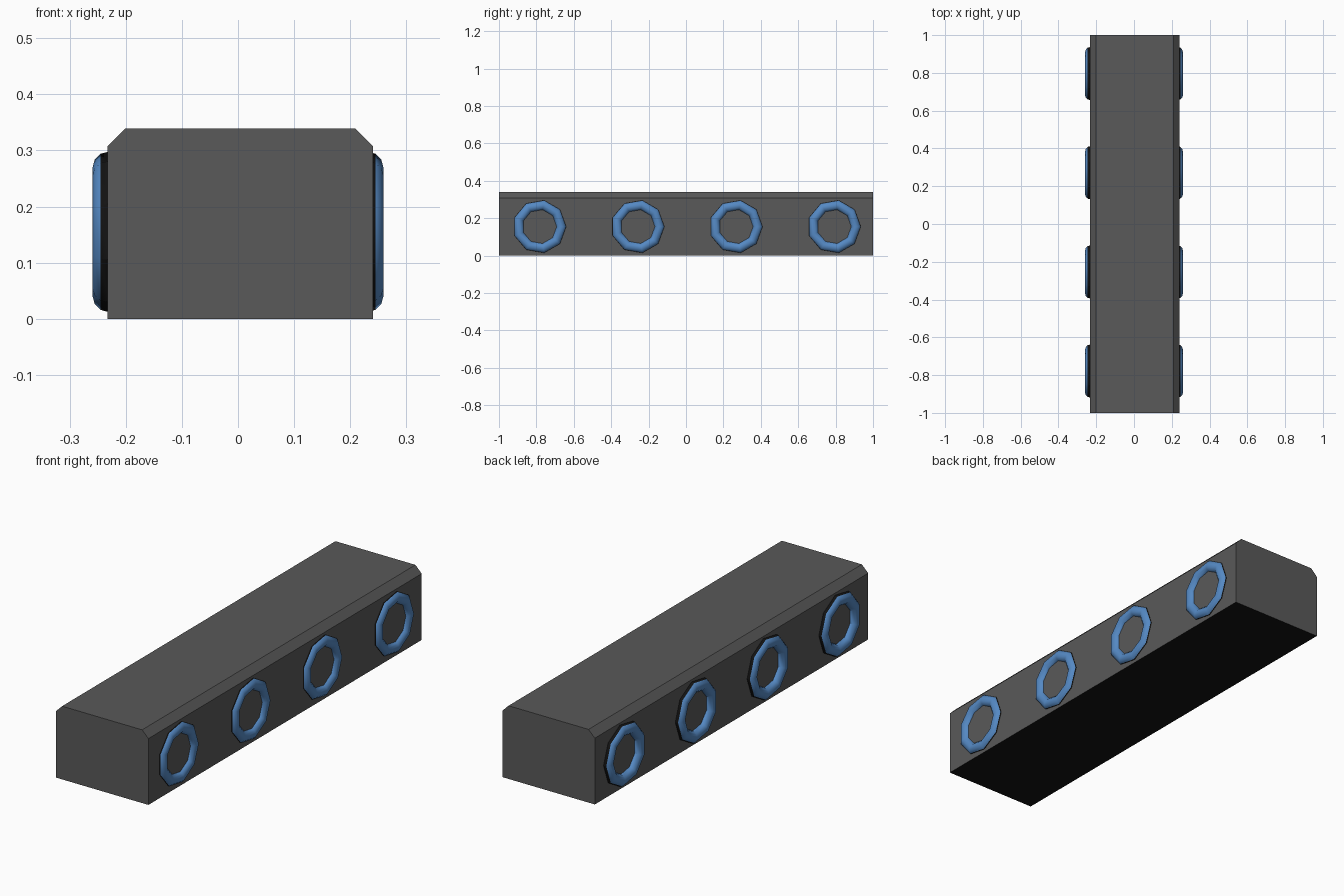
import bpy, bmesh
from math import pi, cos, radians
from mathutils import Matrix

if "Cube" in bpy.data.objects:
    bpy.data.objects.remove(bpy.data.objects["Cube"])


def material(name, rgb):
    m = bpy.data.materials.new(name)
    m.diffuse_color = (*rgb, 1)
    m.use_nodes = True
    m.node_tree.nodes["Principled BSDF"].inputs["Base Color"].default_value = m.diffuse_color
    return m


dark_grey = material("dark_grey", (0.1, 0.1, 0.1))
black = material("black", (0.006, 0.006, 0.006))
blue = material("blue", (0.09, 0.25, 0.55))

# Body: chamfered profile extruded along y
profile = [(-0.233, 0), (0.241, 0), (0.241, 0.307), (0.209, 0.339),
           (-0.201, 0.339), (-0.233, 0.307)]
bm = bmesh.new()
cap = bm.faces.new([bm.verts.new((x, -1, z)) for x, z in profile])
ext = bmesh.ops.extrude_face_region(bm, geom=[cap])
bmesh.ops.translate(bm, vec=(0, 2, 0),
                    verts=[g for g in ext["geom"] if isinstance(g, bmesh.types.BMVert)])
# restore the front cap if the extrusion consumed it
if not any(all(v.co.y < -0.99 for v in f.verts) for f in bm.faces):
    bmesh.ops.holes_fill(bm, edges=[e for e in bm.edges if e.is_boundary])
bmesh.ops.recalc_face_normals(bm, faces=bm.faces)
for f in bm.faces:
    f.material_index = 1 if f.normal.z < -0.9 else 0    # dark underside
mesh = bpy.data.meshes.new("body")
bm.to_mesh(mesh)
bm.free()
mesh.materials.append(dark_grey)
mesh.materials.append(black)
bpy.context.collection.objects.link(bpy.data.objects.new("body", mesh))

# Nine-sided rings half sunk into each side: black rim, blue outer face
MAJOR, MINOR = 0.117, 0.028


def add_ring(side, y):
    bpy.ops.mesh.primitive_torus_add(
        major_segments=9, minor_segments=12, major_radius=MAJOR, minor_radius=MINOR,
        location=(side * 0.231, y, 0.155), rotation=(0, side * pi / 2, 0))
    ring = bpy.context.object
    ring.name = "left_ring" if side < 0 else "right_ring"
    ring.data.transform(Matrix.Rotation(pi / 2, 4, 'Z'))
    ring.data.materials.append(black)
    ring.data.materials.append(blue)
    for p in ring.data.polygons:
        c = p.center
        inner = c.xy.length / cos(pi / 9) < MAJOR
        p.material_index = int(c.z > 0.5 * MINOR or (inner and c.z > 0))
    bpy.ops.object.shade_smooth_by_angle(angle=radians(35))


for side in (-1, 1):
    for i in range(4):
        add_ring(side, -0.783 + i * 0.525)
